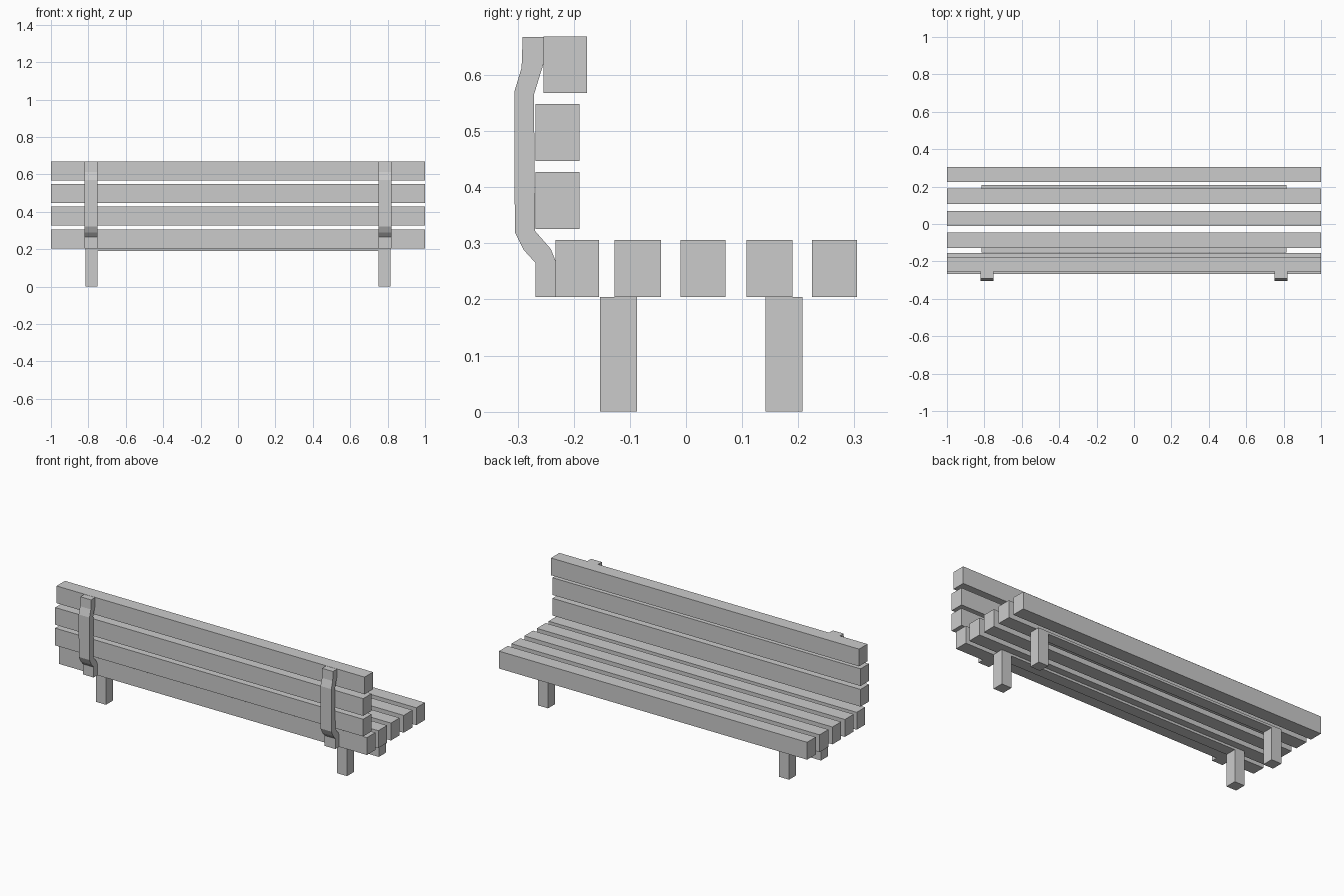
import bpy, bmesh

if "Cube" in bpy.data.objects:
    bpy.data.objects.remove(bpy.data.objects["Cube"])


def prism(name, profile, x0, x1):
    """Extrude a (y, z) profile along x from x0 to x1."""
    bm = bmesh.new()
    face = bm.faces.new([bm.verts.new((x0, y, z)) for y, z in profile])
    ext = bmesh.ops.extrude_face_region(bm, geom=[face])["geom"]
    moved = [v for v in ext if isinstance(v, bmesh.types.BMVert)]
    bmesh.ops.translate(bm, verts=moved, vec=(x1 - x0, 0, 0))
    bmesh.ops.recalc_face_normals(bm, faces=bm.faces)
    mesh = bpy.data.meshes.new(name)
    bm.to_mesh(mesh)
    bm.free()
    ob = bpy.data.objects.new(name, mesh)
    bpy.context.collection.objects.link(ob)
    return ob


def box(name, x0, x1, y0, y1, z0, z1):
    return prism(name, [(y0, z0), (y1, z0), (y1, z1), (y0, z1)], x0, x1)


# Seat slats
for y0, y1 in [(-0.233, -0.155), (-0.127, -0.045), (-0.01, 0.07),
               (0.108, 0.19), (0.225, 0.305)]:
    box("seat_slat", -1, 1, y0, y1, 0.204, 0.306)

# Backrest slats, the top one set slightly forward
for y0, z0 in [(-0.268, 0.326), (-0.268, 0.447), (-0.254, 0.568)]:
    box("back_slat", -1, 1, y0, y0 + 0.078, z0, z0 + 0.101)

# Legs, with a thin rail joining each pair under the seat
for side, y0 in [("rear", -0.153), ("front", 0.142)]:
    y1 = y0 + 0.066
    for x0 in (-0.815, 0.75):
        box(side + "_leg", x0, x0 + 0.065, y0, y1, 0.0, 0.204)
    box(side + "_rail", -0.75, 0.75, y0, y1, 0.19, 0.204)

# Bent brackets holding the backrest
bracket = [(-0.268, 0.204), (-0.268, 0.265), (-0.289, 0.288), (-0.305, 0.32),
           (-0.306, 0.57), (-0.293, 0.613), (-0.291, 0.668),
           (-0.254, 0.668), (-0.254, 0.62), (-0.271, 0.565),
           (-0.269, 0.322), (-0.241, 0.29), (-0.233, 0.27), (-0.233, 0.204)]
for x0 in (-0.82, 0.75):
    prism("back_bracket", bracket, x0, x0 + 0.07)
